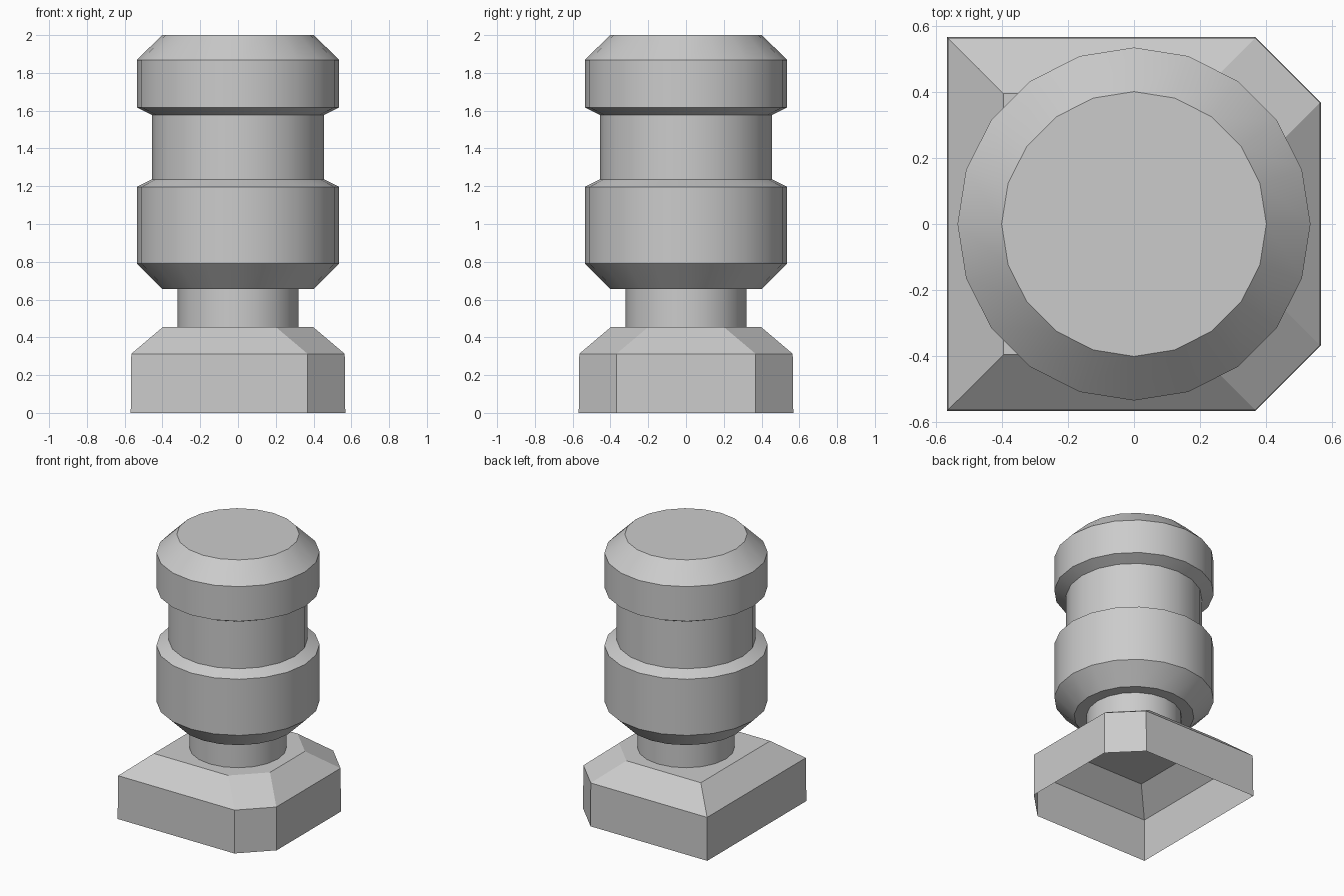
import bpy, bmesh, math

if "Cube" in bpy.data.objects:
    bpy.data.objects.remove(bpy.data.objects["Cube"])

SIDES = 20


def make_object(name, bm):
    bmesh.ops.recalc_face_normals(bm, faces=bm.faces)
    mesh = bpy.data.meshes.new(name)
    bm.to_mesh(mesh)
    bm.free()
    obj = bpy.data.objects.new(name, mesh)
    bpy.context.collection.objects.link(obj)
    return obj


def loft(name, rings, cap_bottom, cap_top):
    """Bridge equal-length rings of points, optionally capping the ends."""
    bm = bmesh.new()
    loops = [[bm.verts.new(p) for p in ring] for ring in rings]
    n = len(loops[0])
    for lo, hi in zip(loops, loops[1:]):
        for i in range(n):
            j = (i + 1) % n
            bm.faces.new((lo[i], lo[j], hi[j], hi[i]))
    if cap_bottom:
        bm.faces.new(loops[0][::-1])
    if cap_top:
        bm.faces.new(loops[-1])
    return make_object(name, bm)


def circle(r, z):
    angles = [2 * math.pi * i / SIDES for i in range(SIDES)]
    return [(r * math.cos(a), r * math.sin(a), z) for a in angles]


def plinth_ring(half, cut, z):
    """Square with its two +x corners cut off."""
    c = half - cut
    return [(-half, -half, z), (c, -half, z), (half, -c, z),
            (half, c, z), (c, half, z), (-half, half, z)]


def smooth(obj):
    bpy.ops.object.select_all(action='DESELECT')
    obj.select_set(True)
    bpy.context.view_layer.objects.active = obj
    bpy.ops.object.shade_smooth_by_angle(angle=math.radians(30))


# Hollow base, open underneath
loft("base", [plinth_ring(0.568, 0.2, 0.0),
              plinth_ring(0.565, 0.197, 0.313),
              plinth_ring(0.397, 0.197, 0.455)], False, True)

# Short neck between base and body
smooth(loft("neck", [circle(0.32, 0.455), circle(0.32, 0.657)], False, False))

# Turned body with a recessed waist and bevelled ends
profile = [(0.402, 0.657), (0.536, 0.79), (0.536, 1.197), (0.456, 1.236),
           (0.456, 1.578), (0.536, 1.617), (0.536, 1.868), (0.402, 2.0)]
smooth(loft("body", [circle(r, z) for r, z in profile], True, True))
